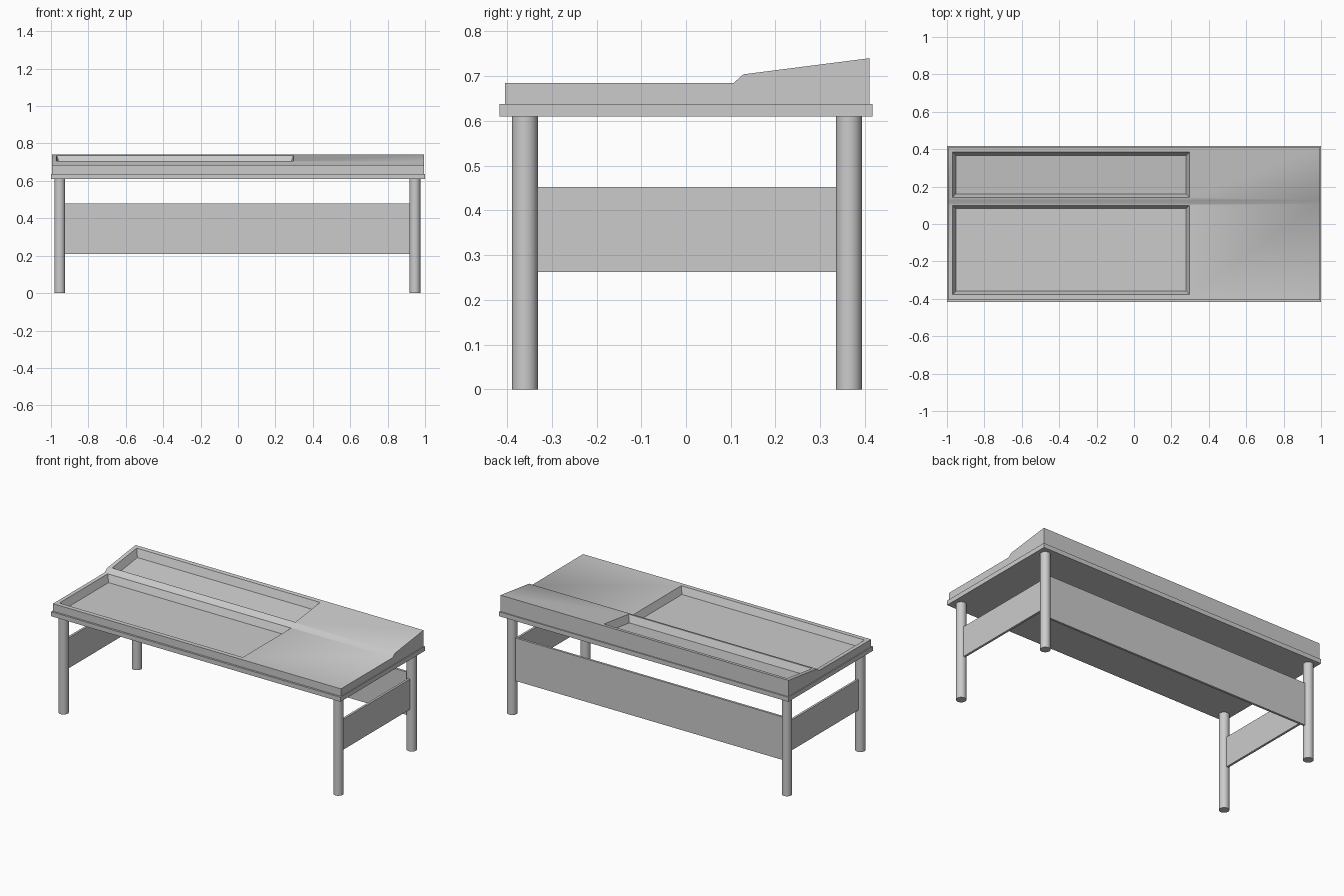
import bpy, bmesh, math

if "Cube" in bpy.data.objects:
    bpy.data.objects.remove(bpy.data.objects["Cube"])


def finish(bm, name):
    bmesh.ops.recalc_face_normals(bm, faces=bm.faces)
    me = bpy.data.meshes.new(name)
    bm.to_mesh(me)
    bm.free()
    ob = bpy.data.objects.new(name, me)
    bpy.context.collection.objects.link(ob)
    return ob


def box(name, x0, x1, y0, y1, z0, z1):
    bm = bmesh.new()
    bmesh.ops.create_cube(bm, size=1)
    for v in bm.verts:
        v.co = (x1 if v.co.x > 0 else x0, y1 if v.co.y > 0 else y0,
                z1 if v.co.z > 0 else z0)
    return finish(bm, name)


def smooth(ob, angle):
    bpy.ops.object.select_all(action='DESELECT')
    ob.select_set(True)
    bpy.context.view_layer.objects.active = ob
    bpy.ops.object.shade_smooth_by_angle(angle=math.radians(angle))


def tray_cutter(name, x0, x1, y0, y1, surface, depth, taper):
    """Tapered block whose top and floor follow the desk surface z = surface(y)."""
    bm = bmesh.new()
    bmesh.ops.create_cube(bm, size=1)
    for v in bm.verts:
        h = 0.02 if v.co.z > 0 else -depth
        inset = -h / depth * taper
        y = y1 - inset if v.co.y > 0 else y0 + inset
        v.co = (x1 - inset if v.co.x > 0 else x0 + inset, y, surface(y) + h)
    return finish(bm, name)


# upper body: stepped and sloped side profile, extruded along x
profile = [(-0.405, 0.638), (0.41, 0.638), (0.41, 0.74), (0.128, 0.704),
           (0.107, 0.685), (-0.405, 0.685)]
bm = bmesh.new()
face = bm.faces.new([bm.verts.new((-0.995, y, z)) for y, z in profile])
new = bmesh.ops.extrude_face_region(bm, geom=[face])["geom"]
bmesh.ops.translate(bm, vec=(1.99, 0, 0),
                    verts=[g for g in new if isinstance(g, bmesh.types.BMVert)])
top = finish(bm, "desk_top")

# two sunken trays with tapered walls
slope = (0.74 - 0.704) / (0.41 - 0.128)
cutters = [
    tray_cutter("front_tray_cutter", -0.97, 0.297, -0.377, 0.1,
                lambda y: 0.685, 0.043, 0.018),
    tray_cutter("rear_tray_cutter", -0.97, 0.297, 0.143, 0.385,
                lambda y: 0.704 + slope * (y - 0.128), 0.045, 0.018),
]
bpy.context.view_layer.objects.active = top
for c in cutters:
    m = top.modifiers.new("tray", 'BOOLEAN')
    m.operation = 'DIFFERENCE'
    m.solver = 'EXACT'
    m.object = c
    bpy.ops.object.modifier_apply(modifier=m.name)
    bpy.data.objects.remove(c)
smooth(top, 45)

# supporting slab with a small ledge
box("base_slab", -1, 1, -0.417, 0.417, 0.61, 0.638)

# round legs
leg_x, leg_y, leg_r = (-0.953, 0.946), (-0.36, 0.364), 0.029
for sx, x in zip(("left", "right"), leg_x):
    for sy, y in zip(("front", "back"), leg_y):
        bm = bmesh.new()
        bmesh.ops.create_cone(bm, cap_ends=True, segments=32, radius1=leg_r,
                              radius2=leg_r, depth=0.61)
        bmesh.ops.translate(bm, vec=(x, y, 0.305), verts=bm.verts)
        smooth(finish(bm, f"{sy}_{sx}_leg"), 30)
    # side board between the front and back leg
    box(f"{sx}_side_board", x - 0.007, x + 0.007, leg_y[0], leg_y[1], 0.262, 0.452)

# long board between the back legs
box("back_board", leg_x[0], leg_x[1], leg_y[1] - 0.007, leg_y[1] + 0.007, 0.21, 0.478)
